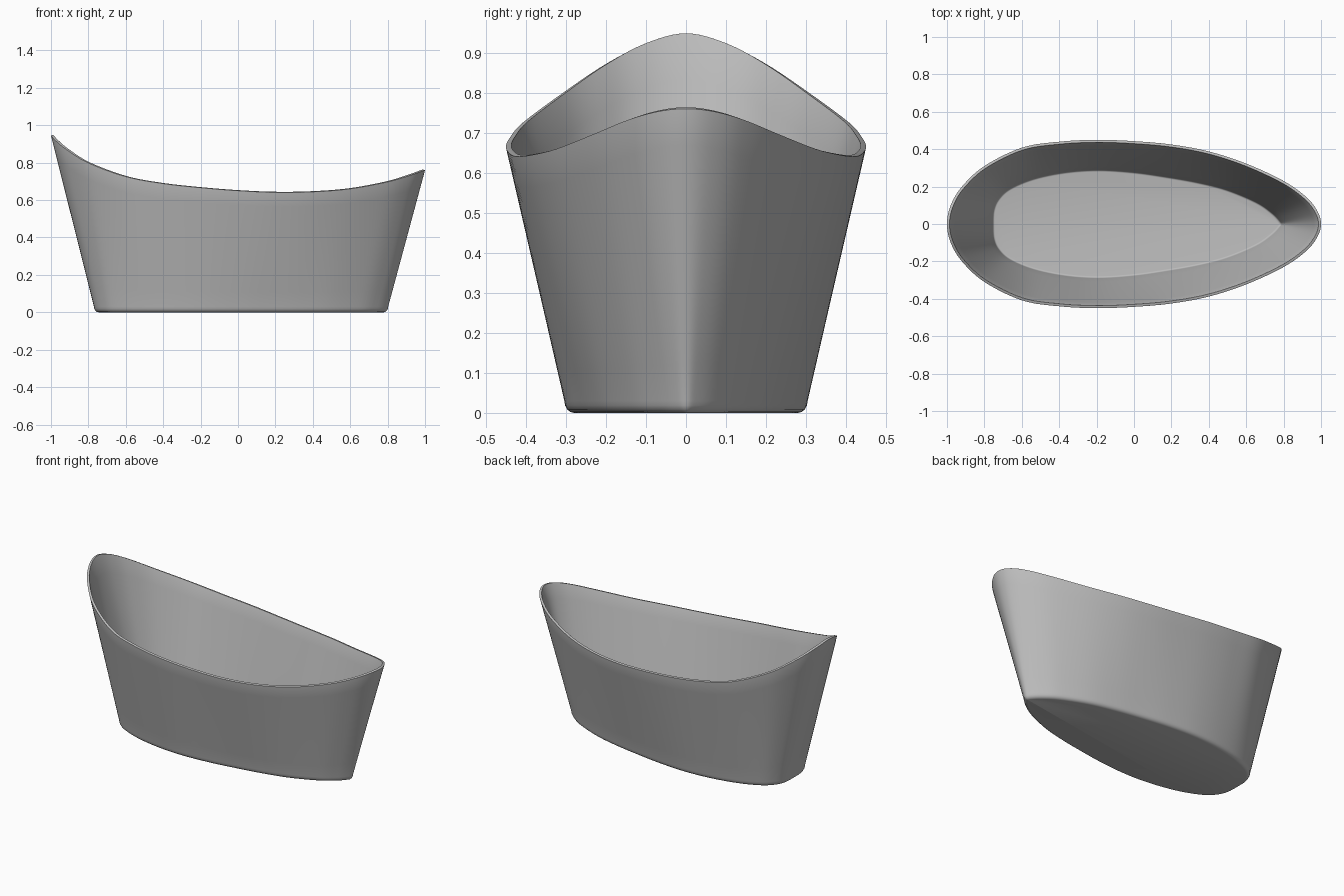
import bpy, bmesh, math
from mathutils import Vector

cube = bpy.data.objects.get("Cube")
if cube:
    bpy.data.objects.remove(cube, do_unlink=True)

# Half outlines from the tall end to the low end: rim x, y, z and base x, y
HALF = [
    (-1.0, 0, .945, -.77, 0), (-.98, .1, .922, -.765, .08),
    (-.92, .2, .872, -.735, .145), (-.8, .31, .798, -.67, .203),
    (-.6, .408, .725, -.54, .257), (-.4, .44, .688, -.37, .292),
    (-.2, .45, .666, -.19, .304), (0, .443, .65, 0, .292),
    (.2, .425, .641, .17, .268), (.4, .388, .644, .34, .238),
    (.6, .323, .66, .5, .197), (.8, .23, .697, .66, .13),
    (.92, .145, .732, .745, .072), (.98, .07, .753, .79, .026),
    (1.0, 0, .76, .803, 0),
]
STEPS = 6


def smooth_loop(keys, steps):
    """Closed spline through the keys."""
    out, n = [], len(keys)
    for i in range(n):
        a, b, c, d = (keys[(i + k) % n] for k in (-1, 0, 1, 2))
        for s in range(steps):
            t = s / steps
            out.append([
                q + t / 2 * (r - p + t * (2 * p - 5 * q + 4 * r - w + t * (3 * (q - r) + w - p)))
                for p, q, r, w in zip(a, b, c, d)])
    return out


mirrored = [(x, -y, z, u, -v) for x, y, z, u, v in HALF[-2:0:-1]]
outline = smooth_loop(HALF + mirrored, STEPS)
rim = [Vector(p[:3]) for p in outline]
foot = [Vector((p[3], p[4], .03)) for p in outline]

# Inward directions of the base outline, used to round its lower edge
inward = []
for i in range(len(foot)):
    tangent = foot[(i + 1) % len(foot)] - foot[i - 1]
    inward.append(Vector((tangent.y, -tangent.x, 0)).normalized())

rings = []
for k in range(5):
    a = math.pi / 2 * k / 4
    inset, z = .024 * (1 - math.sin(a)), .03 * (1 - math.cos(a))
    rings.append([Vector((p.x + d.x * inset, p.y + d.y * inset, z))
                  for p, d in zip(foot, inward)])
for k in range(1, 9):
    rings.append([p.lerp(q, k / 8) for p, q in zip(foot, rim)])

# Skin of the tub: flat floor, rounded lower edge and flared wall
bm = bmesh.new()
loops = [[bm.verts.new(p) for p in ring] for ring in rings]
bm.faces.new(loops[0])
for low, high in zip(loops, loops[1:]):
    for i in range(len(low)):
        j = (i + 1) % len(low)
        bm.faces.new((low[i], low[j], high[j], high[i]))
bmesh.ops.recalc_face_normals(bm, faces=bm.faces)
if loops[0][0].link_faces and min(bm.faces, key=lambda f: f.calc_center_median().z).normal.z > 0:
    bmesh.ops.reverse_faces(bm, faces=bm.faces)
mesh = bpy.data.meshes.new("tub")
bm.to_mesh(mesh)
bm.free()
tub = bpy.data.objects.new("tub", mesh)
bpy.context.collection.objects.link(tub)

# Thin wall with a softened rim
wall = tub.modifiers.new("wall", 'SOLIDIFY')
wall.thickness = .014
wall.offset = -1
soft = tub.modifiers.new("soft_rim", 'BEVEL')
soft.width = .005
soft.segments = 3
soft.limit_method = 'ANGLE'
soft.angle_limit = math.radians(50)

# Single grey finish
grey = bpy.data.materials.new("warm_grey")
colour = (.5, .5, .5, 1)
grey.use_nodes = True
grey.diffuse_color = colour
grey.node_tree.nodes["Principled BSDF"].inputs["Base Color"].default_value = colour
mesh.materials.append(grey)

bpy.ops.object.select_all(action='DESELECT')
tub.select_set(True)
bpy.context.view_layer.objects.active = tub
bpy.ops.object.shade_smooth_by_angle(angle=math.radians(50))
